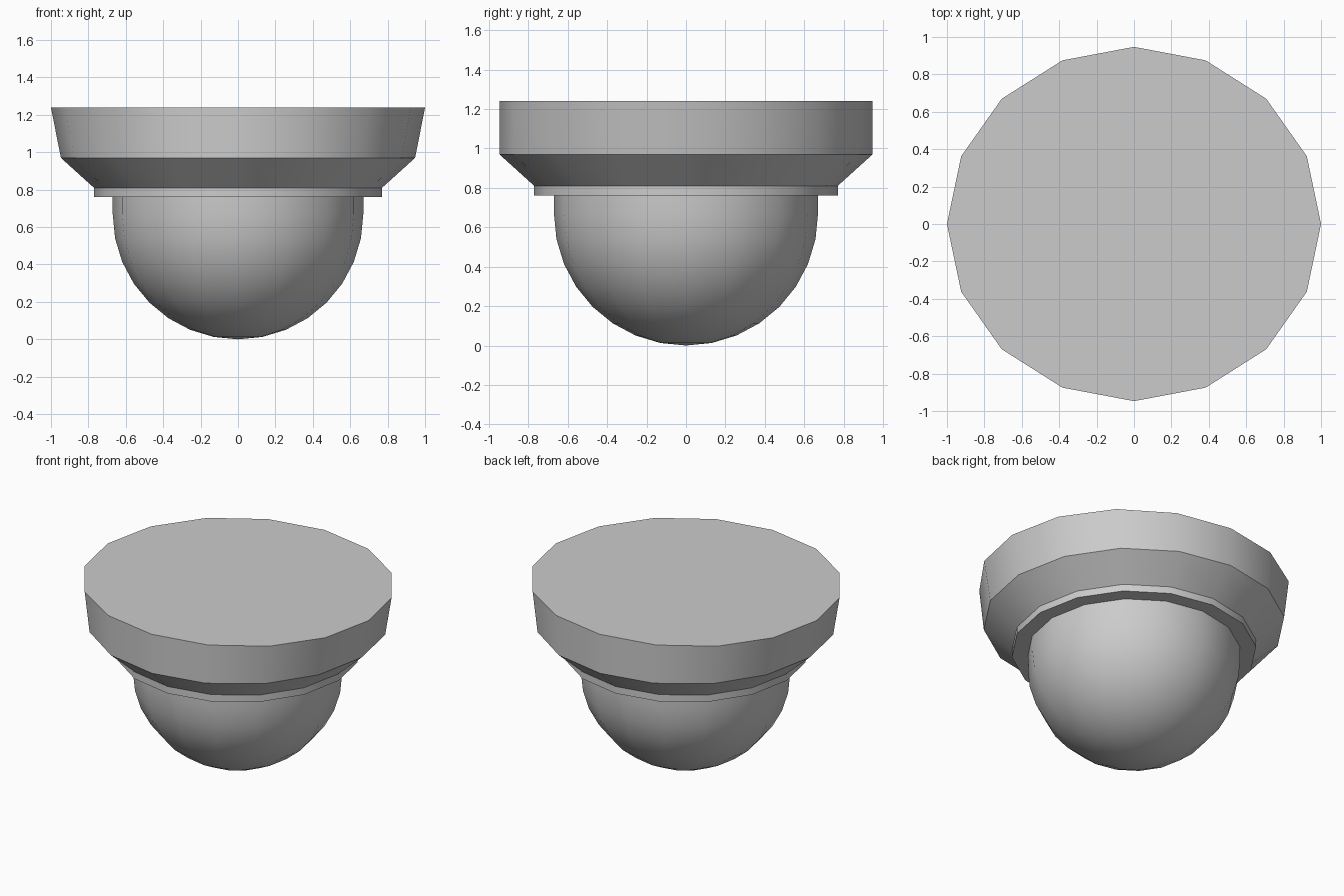
import bpy
import bmesh
import math

SIDES = 16

cube = bpy.data.objects.get("Cube")
if cube:
    bpy.data.objects.remove(cube, do_unlink=True)

grey = bpy.data.materials.new("plain grey")
grey.use_nodes = True
colour = (0.6, 0.6, 0.6, 1)
grey.diffuse_color = colour
grey.node_tree.nodes["Principled BSDF"].inputs["Base Color"].default_value = colour


def stacked_rings(name, rings, pole=None):
    """Loft rings (x radius, y radius, z) from top to bottom, ending in a pole or a flat cap."""
    bm = bmesh.new()
    loops = []
    for rx, ry, z in rings:
        angles = [math.tau * i / SIDES for i in range(SIDES)]
        loops.append([bm.verts.new((rx * math.cos(a), ry * math.sin(a), z)) for a in angles])
    bm.faces.new(loops[0])
    for upper, lower in zip(loops, loops[1:]):
        for i in range(SIDES):
            j = (i + 1) % SIDES
            bm.faces.new((upper[i], lower[i], lower[j], upper[j]))
    if pole is None:
        bm.faces.new(loops[-1][::-1])
    else:
        tip = bm.verts.new((0, 0, pole))
        for i in range(SIDES):
            bm.faces.new((loops[-1][i], tip, loops[-1][(i + 1) % SIDES]))
    bmesh.ops.recalc_face_normals(bm, faces=bm.faces)
    mesh = bpy.data.meshes.new(name)
    bm.to_mesh(mesh)
    bm.free()
    mesh.materials.append(grey)
    obj = bpy.data.objects.new(name, mesh)
    bpy.context.collection.objects.link(obj)
    bpy.ops.object.select_all(action='DESELECT')
    obj.select_set(True)
    bpy.context.view_layer.objects.active = obj
    bpy.ops.object.shade_smooth_by_angle(angle=math.radians(30))
    return obj


# Mounting base: flared only sideways, then a cone and a short collar
stacked_rings("mounting_base", [
    (1, 0.947, 1.24),
    (0.947, 0.947, 0.97),
    (0.77, 0.77, 0.81),
    (0.77, 0.77, 0.762),
])

# Dome cover: short straight wall running into a half sphere
RADIUS = 0.67
dome = [(RADIUS, RADIUS, 0.78)]
for step in range(8):
    a = math.pi / 2 * step / 8
    r = RADIUS * math.cos(a)
    dome.append((r, r, RADIUS * (1 - math.sin(a))))
stacked_rings("dome_cover", dome, pole=0)
